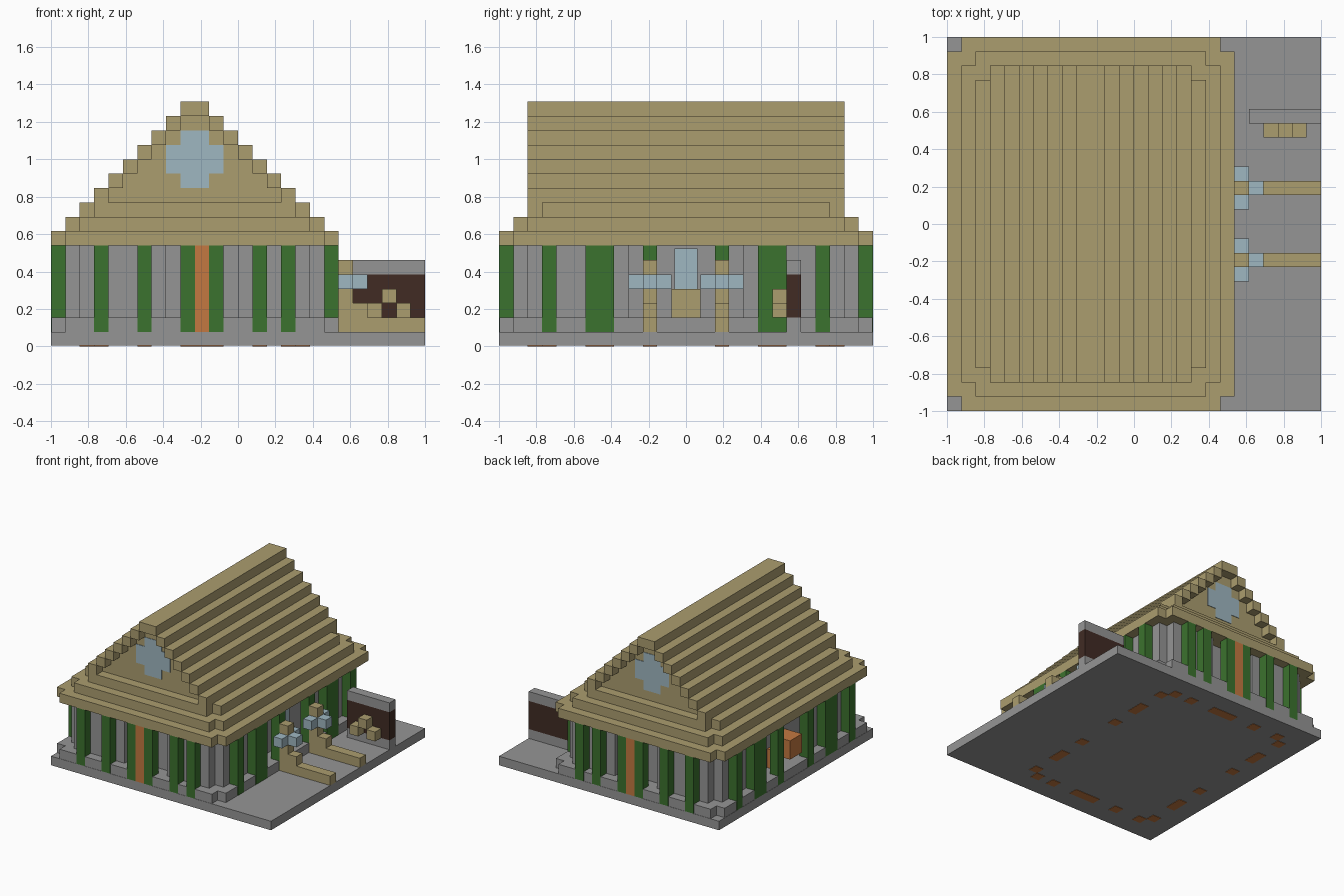
import bpy, bmesh

old = bpy.data.objects.get("Cube")
if old:
    bpy.data.objects.remove(old, do_unlink=True)

N = 26            # block units along the longest side
U = 2 / N         # size of one block


def linear(c):
    c /= 255
    return c / 12.92 if c <= 0.04045 else ((c + 0.055) / 1.055) ** 2.4


def material(name, *rgb):
    m = bpy.data.materials.new(name)
    color = [linear(c) for c in rgb] + [1]
    m.use_nodes = True
    m.diffuse_color = color
    m.node_tree.nodes["Principled BSDF"].inputs["Base Color"].default_value = color
    return m


TAN = material("thatch tan", 171, 157, 111)
GREY = material("stone grey", 149, 149, 149)
GREEN = material("leaf green", 59, 114, 46)
ORANGE = material("wood orange", 196, 121, 65)
BLUE = material("pale blue", 159, 183, 193)
DARK = material("dark brown", 65, 43, 36)


def finish(name, bm, mat):
    bmesh.ops.recalc_face_normals(bm, faces=bm.faces)
    for v in bm.verts:
        v.co = (v.co.x * U - 1, v.co.y * U - 1, v.co.z * U)
    me = bpy.data.meshes.new(name)
    bm.to_mesh(me)
    bm.free()
    me.materials.append(mat)
    ob = bpy.data.objects.new(name, me)
    bpy.context.collection.objects.link(ob)
    return ob


def prism(bm, outline, z0, z1):
    face = bm.faces.new([bm.verts.new((x, y, z0)) for x, y in outline])
    top = bmesh.ops.extrude_face_region(bm, geom=[face])["geom"]
    verts = [g for g in top if isinstance(g, bmesh.types.BMVert)]
    bmesh.ops.translate(bm, verts=verts, vec=(0, 0, z1 - z0))


def boxes(name, mat, items):
    """Each item is x0, x1, y0, y1, z0, z1 in block units."""
    bm = bmesh.new()
    for x0, x1, y0, y1, z0, z1 in items:
        prism(bm, [(x0, y0), (x1, y0), (x1, y1), (x0, y1)], z0, z1)
    return finish(name, bm, mat)


def notched(name, mat, d, z0, z1, inset=0):
    """House-sized slab set in by d blocks, with one block cut from each corner."""
    a, b, c, e = d + inset, W - d - inset, d + inset, N - d - inset
    p, q, r, s = d + 1, W - d - 1, d + 1, N - d - 1
    bm = bmesh.new()
    prism(bm, [(p, c), (q, c), (q, r), (b, r), (b, s), (q, s),
               (q, e), (p, e), (p, s), (a, s), (a, r), (p, r)], z0, z1)
    return finish(name, bm, mat)


W = 20            # house width in blocks
EAVE, TOP = 7, 17

# Ground and plinth
boxes("ground_slab", GREY, [(0, N, 0, N, 0.04, 1)])
notched("plinth", GREY, 0, 1, 2, 0.03)

# Walls: a core with outer panels, leaving a shallow bay on each side
panels = [(2, W - 2, 2, N - 2, 1, EAVE)]
for y in (1, N - 2):
    panels += [(2, 8, y, y + 1, 1, EAVE), (13, W - 2, y, y + 1, 1, EAVE)]
for x in (1, W - 2):
    panels += [(x, x + 1, 2, 9, 1, EAVE), (x, x + 1, 17, N - 2, 1, EAVE)]
boxes("walls", GREY, panels)

# Posts around the house
front_posts = [(3, 4), (6, 7), (9, 10), (11, 12), (14, 15), (16, 17)]
side_posts = [(3, 4), (6, 8), (10, 11), (15, 16), (18, 20), (22, 23)]
boxes("front_and_back_posts", GREEN,
      [(a, b, y, y + 1, 1, EAVE) for a, b in front_posts for y in (0, N - 1)])
boxes("side_posts", GREEN,
      [(x, x + 1, a, b, 1, EAVE) for a, b in side_posts for x in (0, W - 1)])
boxes("doors", ORANGE, [(10, 11, y, y + 1, 1, EAVE) for y in (0, N - 1)])

# Post footings showing under the slab
foot = [(a, b, y, y + 1, 0, 0.06) for a, b in front_posts + [(10, 11)]
        for y in (2, N - 3)]
foot += [(x, x + 1, a, b, 0, 0.06) for a, b in side_posts for x in (2, W - 3)]
boxes("post_footings", ORANGE, foot)

# Eaves
for i in range(3):
    notched("eave_%d" % (i + 1), TAN, i, EAVE + i, EAVE + i + 1)

# Stepped roof overhanging the gables
steps, gable = [], []
for z in range(EAVE + 3, TOP):
    k = z - EAVE
    steps += [(k, k + 1, 2, N - 2, z, z + 1),
              (W - k - 1, W - k, 2, N - 2, z, z + 1)]
    if k + 1 < W - k - 1:
        gable.append((k + 1, W - k - 1, 3, N - 3, z, z + 1))
boxes("roof_steps", TAN, steps)
boxes("gables", TAN, gable)

# Cross-shaped gable windows
win = []
for y0, y1 in ((2.95, 3), (N - 3, N - 2.95)):
    win += [(9, 11, y0, y1, 11, 15), (8, 9, y0, y1, 12, 14),
            (11, 12, y0, y1, 12, 14)]
boxes("gable_windows", BLUE, win)

# Patio side: window, sill, rails and lamps
boxes("side_window", BLUE, [(W - 2, W - 1.5, 12.2, 13.8, 4, 6.8)])
boxes("window_sill", TAN, [(W - 2, W - 1, 12, 14, 2, 4)])
rails, lamps = [], []
for y in (10, 15):
    rails += [(W, N, y, y + 1, 1, 2), (W, W + 2, y, y + 1, 2, 3),
              (W, W + 1, y, y + 1, 3, 6)]
    lamps += [(W, W + 1, y - 1, y, 4, 5), (W, W + 1, y + 1, y + 2, 4, 5),
              (W + 1, W + 2, y, y + 1, 4, 5)]
boxes("patio_rails", TAN, rails)
boxes("lamps", BLUE, lamps)

# Patio wall with stacked crates
boxes("patio_wall", DARK, [(21, N, 20, 21, 2, 5)])
boxes("patio_wall_stone", GREY, [(21, N, 20, 21, z, z + 1) for z in (1, 5)])
boxes("crates", TAN, [(22, 23, 19, 20, 2, 3), (24, 25, 19, 20, 2, 3),
                      (23, 24, 19, 20, 3, 4)])

# Wooden hatch on the far side
boxes("side_hatch", ORANGE, [(0, 2, 12, 14, 3, 5), (1, 2, 14, 15, 2, 4)])
